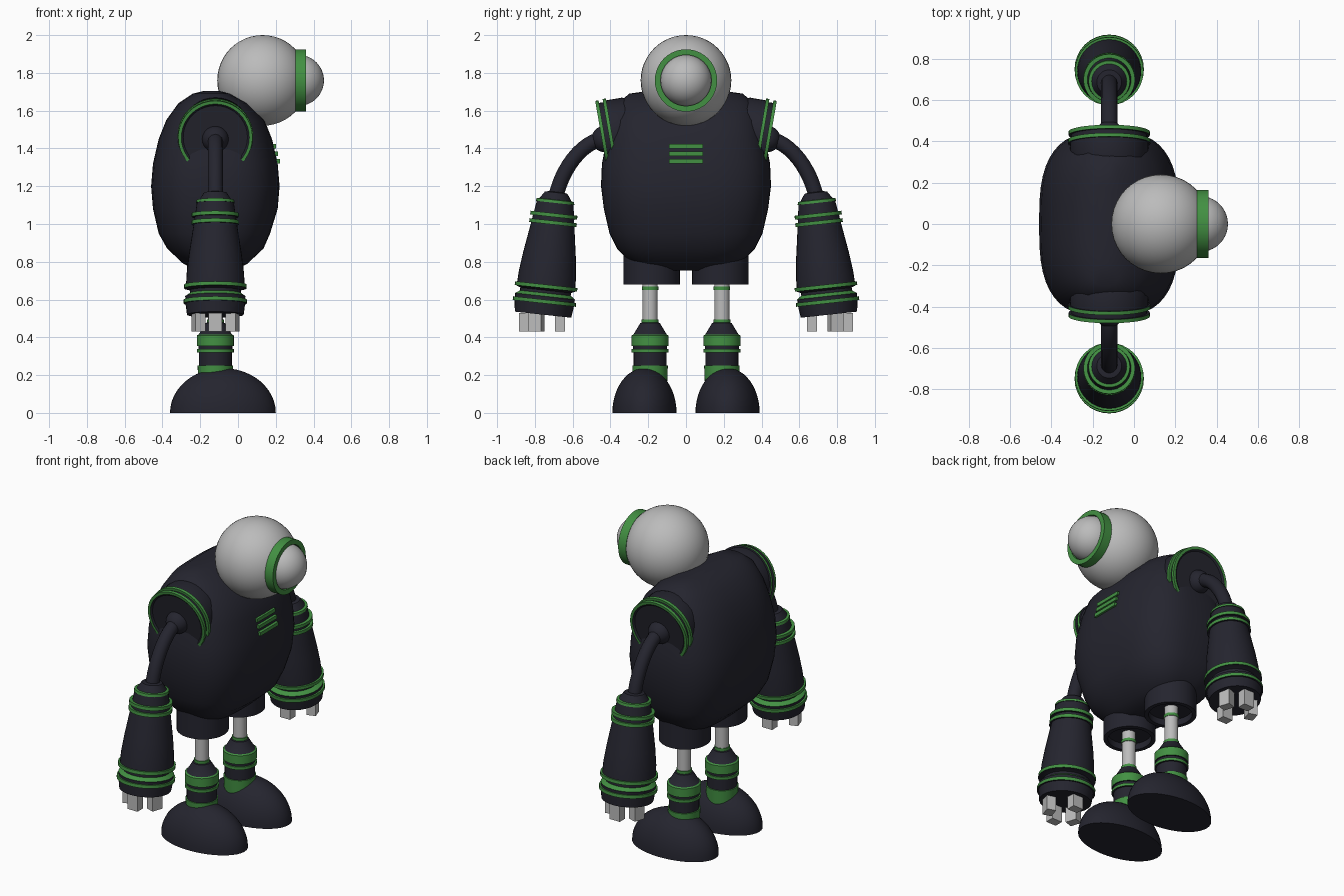
import bpy, bmesh, math
from mathutils import Vector, Matrix

if "Cube" in bpy.data.objects:
    bpy.data.objects.remove(bpy.data.objects["Cube"])


def material(name, rgb):
    m = bpy.data.materials.new(name)
    m.use_nodes = True
    m.diffuse_color = (*rgb, 1)
    m.node_tree.nodes["Principled BSDF"].inputs["Base Color"].default_value = (*rgb, 1)
    return m


MATS = [material("dark_navy", (0.018, 0.018, 0.028)),
        material("leaf_green", (0.055, 0.28, 0.055)),
        material("pale_grey", (0.5, 0.5, 0.5))]
DARK, GREEN, GREY = range(3)
CX = -0.12  # shared x of body, arms and legs


def finish(name, bm, matrix=Matrix(), colour=None, angle=35):
    bmesh.ops.recalc_face_normals(bm, faces=bm.faces[:])
    if colour is not None:
        for f in bm.faces:
            f.material_index = colour
    me = bpy.data.meshes.new(name)
    bm.to_mesh(me)
    bm.free()
    for m in MATS:
        me.materials.append(m)
    me.shade_smooth()
    me.set_sharp_from_angle(angle=math.radians(angle))
    ob = bpy.data.objects.new(name, me)
    ob.matrix_world = matrix
    bpy.context.collection.objects.link(ob)
    return ob


def place(x, y, z, tilt=0.0):
    return Matrix.Translation((x, y, z)) @ Matrix.Rotation(tilt, 4, 'X')


def loft(bm, rings, colours, cap=True):
    loops = [[bm.verts.new(p) for p in ring] for ring in rings]
    n = len(loops[0])
    for a, b, c in zip(loops, loops[1:], colours):
        for j in range(n):
            k = (j + 1) % n
            bm.faces.new((a[j], a[k], b[k], b[j])).material_index = c
    if cap:
        bm.faces.new(loops[0][::-1]).material_index = colours[0]
        bm.faces.new(loops[-1]).material_index = colours[-1]


def lathe(name, profile, matrix, n=32):
    """profile: (radius, height, colour of the segment above)"""
    bm = bmesh.new()
    rings = [[(r * math.cos(t * math.tau / n), r * math.sin(t * math.tau / n), z)
              for t in range(n)] for r, z, c in profile]
    loft(bm, rings, [p[2] for p in profile[:-1]])
    return finish(name, bm, matrix)


def sphere(name, centre, scale, colour, half=False):
    bm = bmesh.new()
    bmesh.ops.create_uvsphere(bm, u_segments=40, v_segments=24, radius=1)
    if half:
        bmesh.ops.bisect_plane(bm, geom=bm.verts[:] + bm.edges[:] + bm.faces[:], dist=1e-4,
                               plane_co=(0, 0, 0), plane_no=(0, 0, -1), clear_outer=True)
        rim = [e for e in bm.edges if e.is_boundary]
        bmesh.ops.contextual_create(bm, geom=rim)
    bmesh.ops.scale(bm, vec=scale, verts=bm.verts)
    return finish(name, bm, Matrix.Translation(centre), colour)


def box(name, size, matrix, colour):
    bm = bmesh.new()
    bmesh.ops.create_cube(bm, size=1)
    bmesh.ops.scale(bm, vec=size, verts=bm.verts)
    return finish(name, bm, matrix, colour)


# Body: rounded-box cross-sections (height, centre x, half depth, half width)
sections = [(0.755, -0.12, 0.10, 0.15), (0.79, -0.12, 0.17, 0.29), (0.87, -0.12, 0.255, 0.365),
            (0.95, -0.125, 0.295, 0.405), (1.08, -0.12, 0.33, 0.435), (1.2, -0.12, 0.34, 0.45),
            (1.32, -0.12, 0.33, 0.445), (1.45, -0.12, 0.30, 0.42), (1.55, -0.12, 0.26, 0.395),
            (1.64, -0.13, 0.185, 0.36), (1.69, -0.14, 0.10, 0.3), (1.705, -0.14, 0.04, 0.2)]


def rounded(v):
    return math.copysign(abs(v) ** (2 / 2.9), v)


N = 48
bm = bmesh.new()
loft(bm, [[(c + rx * rounded(math.cos(t * math.tau / N)), ry * rounded(math.sin(t * math.tau / N)), z)
           for t in range(N)] for z, c, rx, ry in sections], [DARK] * len(sections))
finish("body", bm, angle=60)

# Chest bars
for i in range(3):
    box(f"chest_bar_{i + 1}", (0.04, 0.18, 0.022),
        Matrix.Translation((0.18 + 0.011 * i, 0, 1.412 - 0.04 * i)), GREEN)

# Head, eye ring and lens
sphere("head", (0.13, 0, 1.76), (0.24, 0.24, 0.24), GREY)
sphere("eye_lens", (0.32, 0, 1.76), (0.135, 0.135, 0.135), GREY)
to_x = Matrix.Translation((0.305, 0, 1.76)) @ Matrix.Rotation(math.pi / 2, 4, 'Y')
bm = bmesh.new()
tube = [(0.135, 0), (0.165, 0), (0.165, 0.055), (0.135, 0.055), (0.135, 0)]
loft(bm, [[(r * math.cos(t * math.tau / 40), r * math.sin(t * math.tau / 40), z)
           for t in range(40)] for r, z in tube], [GREEN] * 4, cap=False)
bmesh.ops.remove_doubles(bm, verts=bm.verts, dist=1e-5)
finish("eye_ring", bm, to_x)

# Profiles shared by both sides
shoulder_profile = [(0.18, -0.12, DARK), (0.19, -0.10, DARK), (0.19, -0.015, DARK), (0.2, -0.015, GREEN),
                    (0.2, 0.003, GREEN), (0.183, 0.003, DARK), (0.183, 0.025, DARK), (0.197, 0.025, GREEN),
                    (0.197, 0.043, GREEN), (0.18, 0.043, DARK), (0.17, 0.035, DARK), (0.02, 0.035, DARK)]
forearm_profile = [(0.02, 0.0, DARK), (0.15, 0.0, DARK), (0.158, 0.06, DARK), (0.168, 0.06, GREEN),
                   (0.168, 0.08, GREEN), (0.158, 0.08, DARK), (0.158, 0.09, DARK), (0.16, 0.098, GREEN),
                   (0.135, 0.115, DARK), (0.135, 0.13, DARK), (0.158, 0.14, DARK), (0.166, 0.14, GREEN),
                   (0.166, 0.16, GREEN), (0.155, 0.16, DARK), (0.152, 0.22, DARK), (0.14, 0.32, DARK),
                   (0.115, 0.48, DARK), (0.126, 0.48, GREEN), (0.126, 0.50, GREEN), (0.112, 0.50, DARK),
                   (0.11, 0.52, DARK), (0.125, 0.52, GREEN), (0.125, 0.54, GREEN), (0.106, 0.54, DARK),
                   (0.098, 0.595, DARK), (0.102, 0.595, GREEN), (0.1, 0.61, GREEN), (0.085, 0.612, DARK),
                   (0.06, 0.65, DARK), (0.03, 0.655, DARK)]
hip_profile = [(0.02, 0.72, DARK), (0.125, 0.72, DARK), (0.125, 0.68, DARK), (0.15, 0.68, DARK),
               (0.15, 0.86, DARK), (0.02, 0.86, DARK)]
leg_profile = [(0.09, 0.15, GREEN), (0.094, 0.25, GREEN), (0.087, 0.25, DARK), (0.087, 0.32, DARK),
               (0.098, 0.32, GREEN), (0.098, 0.338, GREEN), (0.09, 0.338, DARK), (0.09, 0.355, DARK),
               (0.098, 0.355, GREEN), (0.098, 0.41, GREEN), (0.088, 0.415, DARK), (0.052, 0.475, DARK),
               (0.045, 0.478, GREEN), (0.045, 0.495, GREEN), (0.04, 0.495, GREY), (0.04, 0.65, GREY),
               (0.044, 0.65, GREEN), (0.044, 0.668, GREEN), (0.04, 0.668, GREY), (0.04, 0.76, GREY)]

for side, s in (("front", -1), ("back", 1)):
    # Shoulder disc, leaning so that its top stands further out
    lathe(f"{side}_shoulder", shoulder_profile, place(CX, s * 0.405, 1.465, s * -math.pi / 2 - s * 0.17), 40)
    sphere(f"{side}_shoulder_ball", (CX, s * 0.43, 1.45), (0.07, 0.07, 0.07), DARK)

    # Upper arm: swept tube
    curve = bpy.data.curves.new(f"{side}_upper_arm", 'CURVE')
    curve.dimensions = '3D'
    curve.bevel_depth = 0.04
    curve.bevel_resolution = 4
    curve.use_fill_caps = True
    spline = curve.splines.new('BEZIER')
    spline.bezier_points.add(1)
    start, end = spline.bezier_points
    start.co, end.co = (CX, s * 0.42, 1.455), (CX, s * 0.69, 1.14)
    start.handle_left = (CX, s * 0.35, 1.46)
    start.handle_right = (CX, s * 0.56, 1.44)
    end.handle_left = (CX, s * 0.66, 1.28)
    end.handle_right = (CX, s * 0.7, 1.1)
    curve.materials.append(MATS[DARK])
    bpy.context.collection.objects.link(bpy.data.objects.new(f"{side}_upper_arm", curve))

    # Forearm and fingers
    arm = place(CX, s * 0.757, 0.52, s * 0.108)
    lathe(f"{side}_forearm", forearm_profile, arm)
    for i, deg in enumerate((0, 72, -72, 180)):
        turn = Matrix.Rotation(math.radians(deg + s * 90), 4, 'Z')
        spot = Matrix.Translation((CX, s * 0.762, 0.48)) @ turn @ Matrix.Translation((0.095, 0, 0))
        box(f"{side}_finger_{i + 1}", (0.055, 0.07, 0.1), spot, GREY)

    # Hip socket, leg and foot
    lathe(f"{side}_hip", hip_profile, place(CX, s * 0.182, 0))
    lathe(f"{side}_leg", leg_profile, place(CX, s * 0.19, 0))
    sphere(f"{side}_foot", (-0.08, s * 0.22, 0), (0.28, 0.17, 0.237), DARK, half=True)
